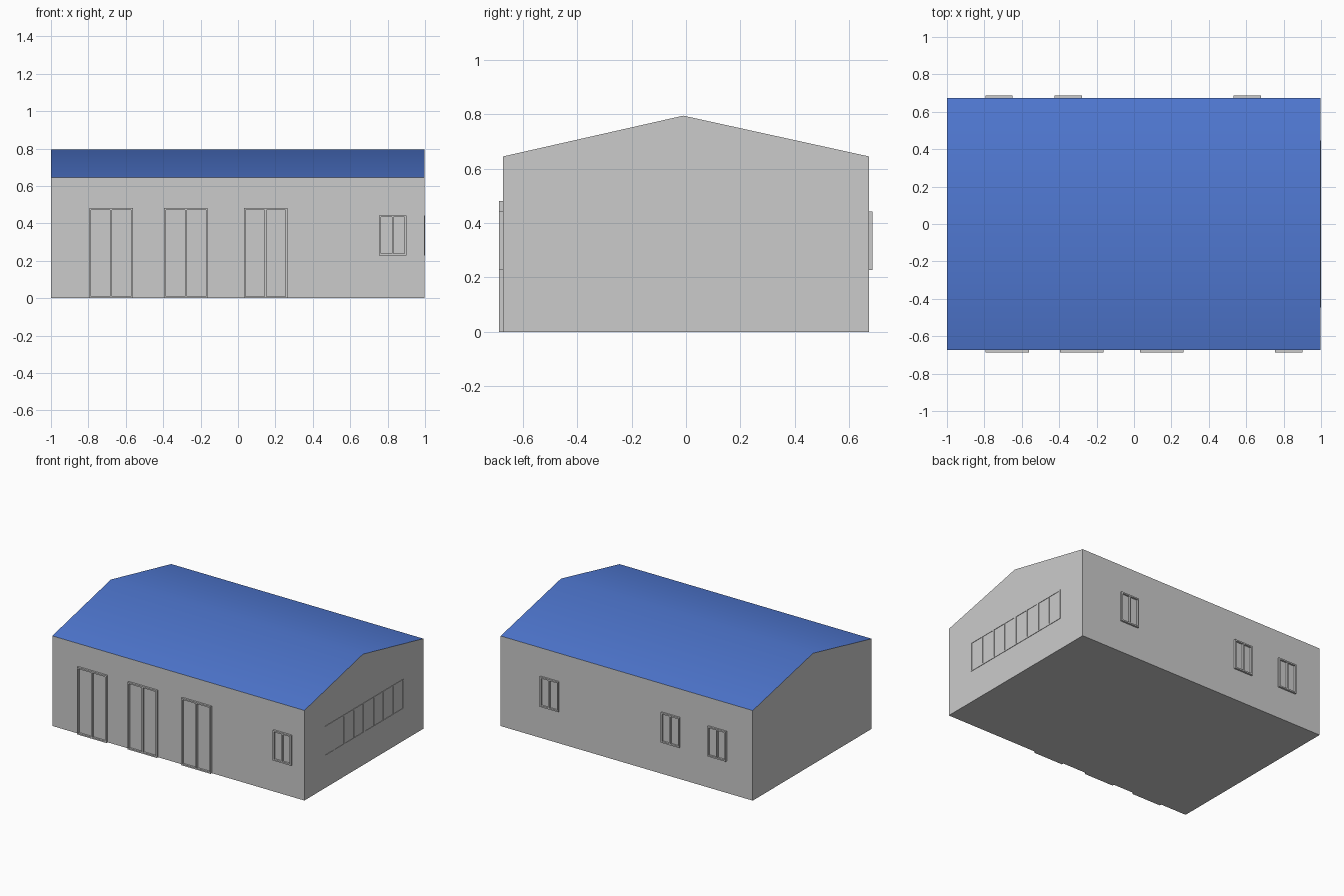
import bpy

if "Cube" in bpy.data.objects:
    bpy.data.objects.remove(bpy.data.objects["Cube"])

X0, X1 = -1.0, 0.997          # wall ends
Y = 0.673                     # wall half depth
EAVE, RIDGE, RIDGE_Y = 0.645, 0.795, -0.01


def make_object(name, verts, faces):
    mesh = bpy.data.meshes.new(name)
    mesh.from_pydata(verts, [], faces)
    mesh.update()
    obj = bpy.data.objects.new(name, mesh)
    bpy.context.collection.objects.link(obj)
    return obj


# Gable profile extruded along x: floor, side walls and gable ends
profile = [(-Y, 0), (Y, 0), (Y, EAVE), (RIDGE_Y, RIDGE), (-Y, EAVE)]
verts = [(x, y, z) for x in (X0, X1) for y, z in profile]
make_object("walls", verts, [
    (4, 3, 2, 1, 0), (5, 6, 7, 8, 9),       # gable ends
    (0, 1, 6, 5), (1, 2, 7, 6), (4, 0, 5, 9),  # floor, back, front
])

# Roof sheet, shaded smoothly over the ridge
roof_verts = [(x, y, z) for x in (X0, X1) for y, z in profile[2:]]
roof = make_object("roof", roof_verts, [(0, 1, 4, 3), (1, 2, 5, 4)])
for p in roof.data.polygons:
    p.use_smooth = True
blue = bpy.data.materials.new("roof_blue")
blue.diffuse_color = (0.08, 0.19, 0.65, 1)
blue.use_nodes = True
blue.node_tree.nodes["Principled BSDF"].inputs["Base Color"].default_value = blue.diffuse_color
roof.data.materials.append(blue)

BOX = [(0, 2, 3, 1), (4, 5, 7, 6), (0, 1, 5, 4),
       (2, 6, 7, 3), (0, 4, 6, 2), (1, 3, 7, 5)]


# Two-pane frame: u runs along the wall, d is the distance out from it
def frame(name, side, u0, u1, z0, z1, depth, t=0.01):
    mid = (u0 + u1) / 2
    bars = [(u0, u0 + t, z0, z1), (u1 - t, u1, z0, z1),
            (u0 + t, u1 - t, z0, z0 + t), (u0 + t, u1 - t, z1 - t, z1),
            (mid - t / 2, mid + t / 2, z0 + t, z1 - t)]
    place = {"front": lambda u, d, z: (u, -Y - d, z),
             "back": lambda u, d, z: (-u, Y + d, z),
             "right": lambda u, d, z: (X1 + d, u, z)}[side]
    verts, faces = [], []
    for a, b, c, e in bars:
        n = len(verts)
        verts += [place(u, d, z) for u in (a, b) for d in (depth, 0) for z in (c, e)]
        faces += [tuple(n + i for i in reversed(f)) for f in BOX]
    obj = make_object(name, verts, faces)
    # consistent outward normals
    import bmesh
    bm = bmesh.new()
    bm.from_mesh(obj.data)
    bmesh.ops.recalc_face_normals(bm, faces=bm.faces)
    bm.to_mesh(obj.data)
    bm.free()


SILL, HEAD = 0.228, 0.443

# Double doors and small window on the front
for i, x in enumerate((-0.795, -0.395, 0.031)):
    frame(f"front_door_{i + 1}", "front", x, x + 0.233, 0.0, 0.481, 0.014)
frame("front_window", "front", 0.755, 0.90, SILL, HEAD, 0.014)

# Back windows
for i, x in enumerate((-0.795, -0.425, 0.533)):
    frame(f"back_window_{i + 1}", "back", -x - 0.146, -x, SILL, HEAD, 0.013)

# Row of windows along the right gable, almost flush
for i in range(4):
    y = -0.447 + i * 0.2235
    frame(f"right_window_{i + 1}", "right", y, y + 0.2235, SILL, HEAD, 0.003, 0.008)
